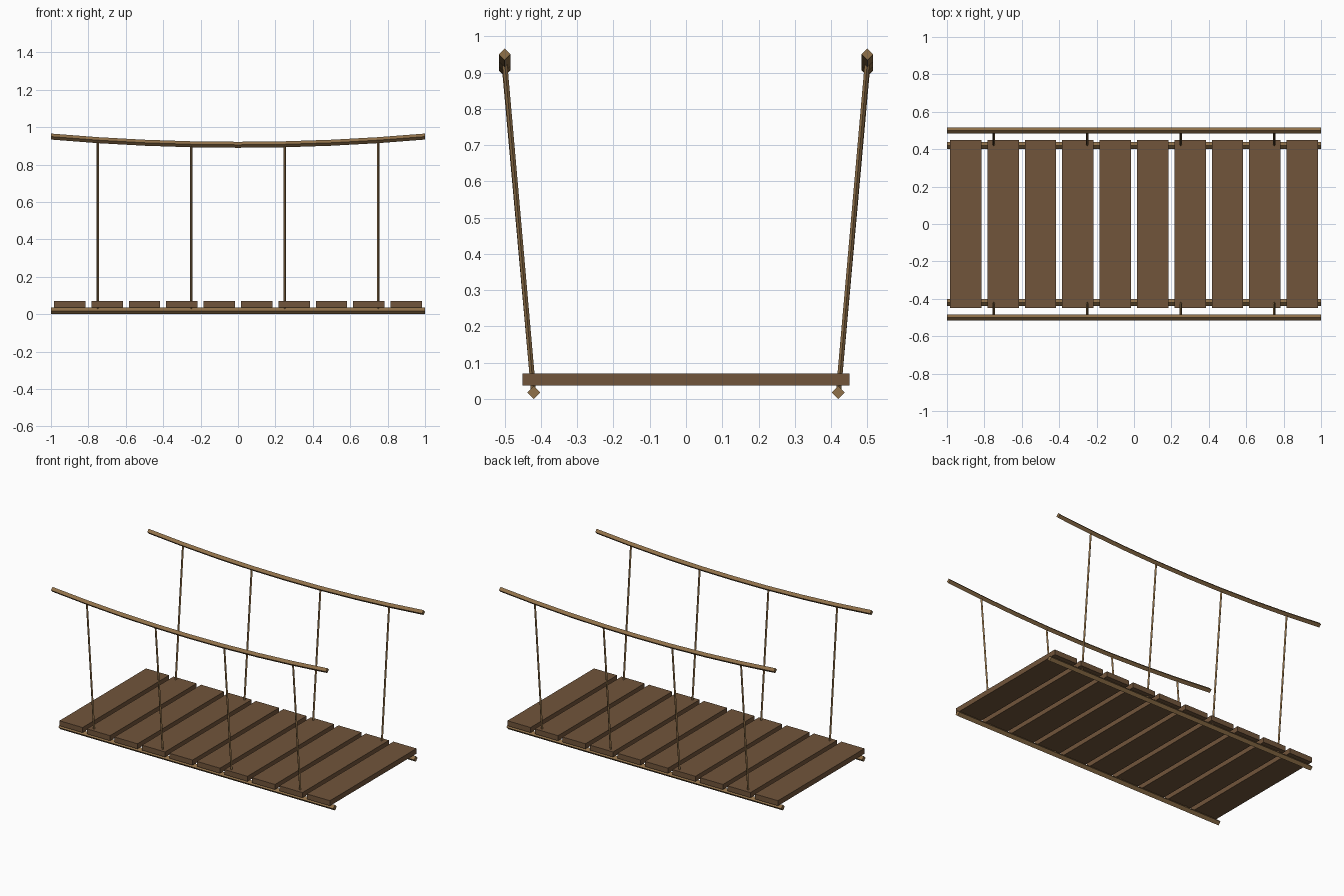
import bpy
import math
from mathutils import Vector

if "Cube" in bpy.data.objects:
    bpy.data.objects.remove(bpy.data.objects["Cube"], do_unlink=True)


def make_material(name, color):
    mat = bpy.data.materials.new(name)
    mat.use_nodes = True
    mat.diffuse_color = color
    bsdf = mat.node_tree.nodes["Principled BSDF"]
    bsdf.inputs["Base Color"].default_value = color
    bsdf.inputs["Roughness"].default_value = 0.9
    return mat


WOOD = make_material("brown wood", (0.165, 0.09, 0.043, 1))
ROPE = make_material("tan rope", (0.28, 0.165, 0.068, 1))

DECK_Y, RAIL_Y = 0.42, 0.5
DECK_Z = 0.018


def rail_height(x):
    return 0.906 + 0.044 * x * x


def rope(name, points, radius, side):
    """Four-sided rope with a diamond section, swept along points.
    side is a fixed axis across the rope."""
    verts, faces = [], []
    across = Vector(side)
    along = (points[-1] - points[0]).normalized()
    across = (across - along * across.dot(along)).normalized()
    up = along.cross(across)
    for p in points:
        verts += [p + across * radius, p + up * radius,
                  p - across * radius, p - up * radius]
    for i in range(len(points) - 1):
        a = 4 * i
        for k in range(4):
            n = (k + 1) % 4
            faces.append((a + k, a + n, a + 4 + n, a + 4 + k))
    last = len(verts) - 4
    faces += [(3, 2, 1, 0), tuple(last + k for k in range(4))]
    mesh = bpy.data.meshes.new(name)
    mesh.from_pydata(verts, [], faces)
    mesh.materials.append(ROPE)
    obj = bpy.data.objects.new(name, mesh)
    bpy.context.collection.objects.link(obj)


# Deck planks
for i in range(10):
    bpy.ops.mesh.primitive_cube_add(size=1, location=(-0.9 + 0.2 * i, 0, 0.054))
    plank = bpy.context.object
    plank.name = f"plank_{i + 1}"
    plank.scale = (0.168, 0.9, 0.034)
    plank.data.materials.append(WOOD)

# Ropes on both sides
for label, s in (("front", -1), ("back", 1)):
    rope(f"{label}_deck_rope",
         [Vector((x, s * DECK_Y, DECK_Z)) for x in (-1, 1)], 0.018, (0, 1, 0))
    xs = [-1 + 0.25 * i for i in range(9)]
    rope(f"{label}_handrail_rope",
         [Vector((x, s * RAIL_Y, rail_height(x))) for x in xs], 0.016, (0, 1, 0))
    # Hanger ropes between the deck and the handrail
    for i in range(4):
        x = -0.75 + 0.5 * i
        rope(f"{label}_hanger_{i + 1}",
             [Vector((x, s * DECK_Y, DECK_Z)),
              Vector((x, s * RAIL_Y, rail_height(x)))], 0.007, (1, 0, 0))
